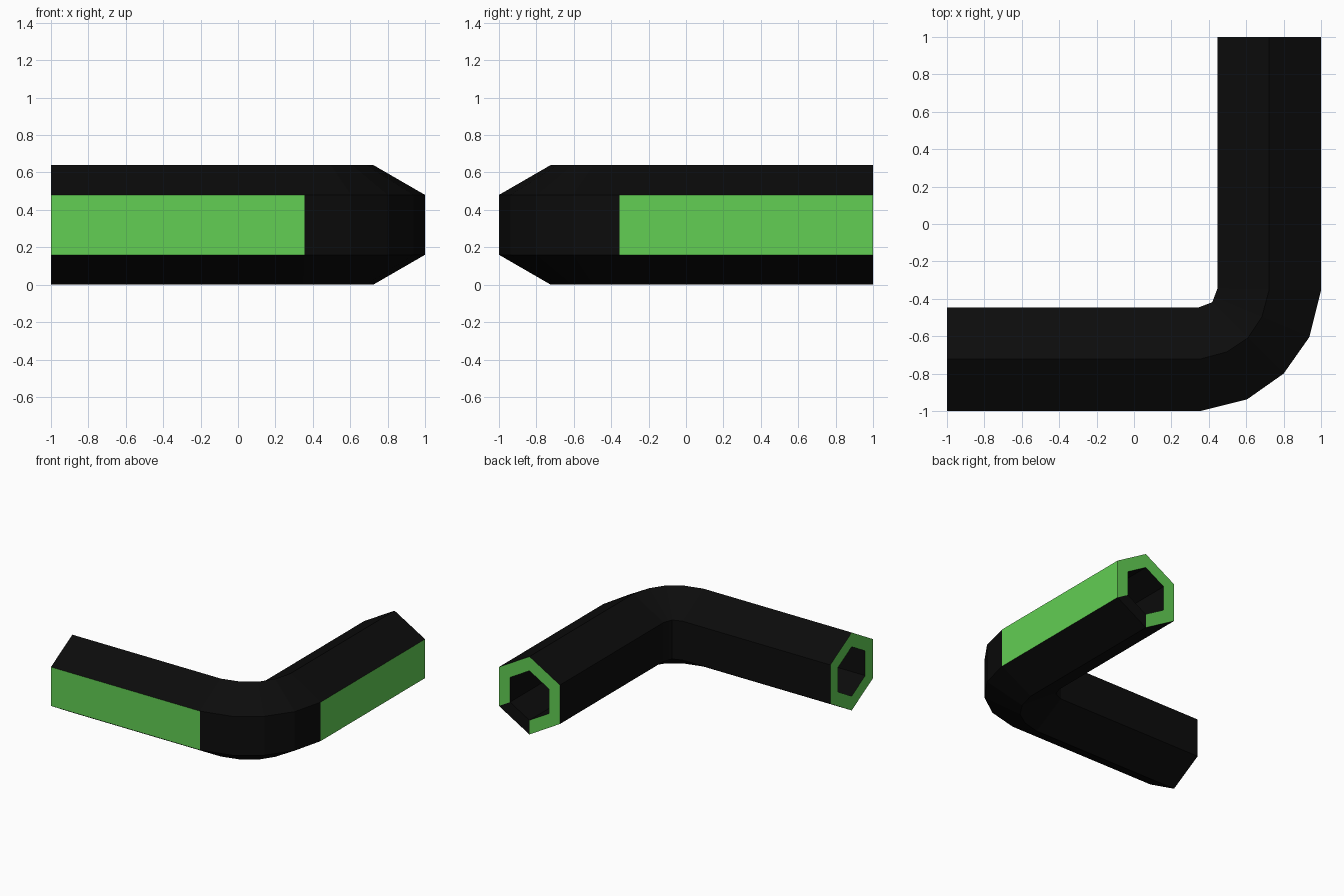
import bpy, bmesh, math
from mathutils import Vector

if "Cube" in bpy.data.objects:
    bpy.data.objects.remove(bpy.data.objects["Cube"])

R_OUT, R_IN = 0.32, 0.203      # hexagon radii of pipe and bore
HALF = R_OUT * math.cos(math.pi / 6)


def material(name, rgb):
    m = bpy.data.materials.new(name)
    m.diffuse_color = (*rgb, 1)
    m.use_nodes = True
    m.node_tree.nodes["Principled BSDF"].inputs["Base Color"].default_value = m.diffuse_color
    return m


# Outer and inner edge of the bent path, seen from above
outer = [(-1, -1), (0.355, -1), (0.604, -0.938), (0.8, -0.8),
         (0.938, -0.604), (1, -0.355), (1, 1)]
inner = [(-1, -0.446), (0.345, -0.446), (0.388, -0.43), (0.418, -0.418),
         (0.43, -0.388), (0.446, -0.345), (0.446, 1)]

bm = bmesh.new()


def hex_ring(o, i, r):
    """Upright hexagon section between an outer and inner path point."""
    o, i = Vector((*o, 0)), Vector((*i, 0))
    mid, side = (o + i) / 2, (o - i) / (2 * HALF)
    ring = []
    for k in range(6):
        a = math.radians(30 + 60 * k)
        p = mid + side * (r * math.cos(a))
        p.z = R_OUT + r * math.sin(a)
        ring.append(bm.verts.new(p))
    return ring


skin = [hex_ring(o, i, R_OUT) for o, i in zip(outer, inner)]
bore = [hex_ring(o, i, R_IN) for o, i in zip(outer, inner)]
last = len(skin) - 1


def quad(a, b, k, mat):
    n = (k + 1) % 6
    bm.faces.new((a[k], a[n], b[n], b[k])).material_index = mat


# Pipe walls: outer side of both straight arms is green, the rest black
for s in range(last):
    for k in range(6):
        quad(skin[s], skin[s + 1], k, 1 if k == 5 and s in (0, last - 1) else 0)
        quad(bore[s], bore[s + 1], k, 0)

# Green end rims, with one black segment at the back end
for k in range(6):
    quad(skin[0], bore[0], k, 1)
    quad(skin[last], bore[last], k, 0 if k == 4 else 1)

bmesh.ops.recalc_face_normals(bm, faces=bm.faces)
mesh = bpy.data.meshes.new("bent_pipe")
bm.to_mesh(mesh)
bm.free()
mesh.materials.append(material("black", (0.0035, 0.0035, 0.0035)))
mesh.materials.append(material("green", (0.122, 0.62, 0.087)))
bpy.context.collection.objects.link(bpy.data.objects.new("bent_pipe", mesh))
